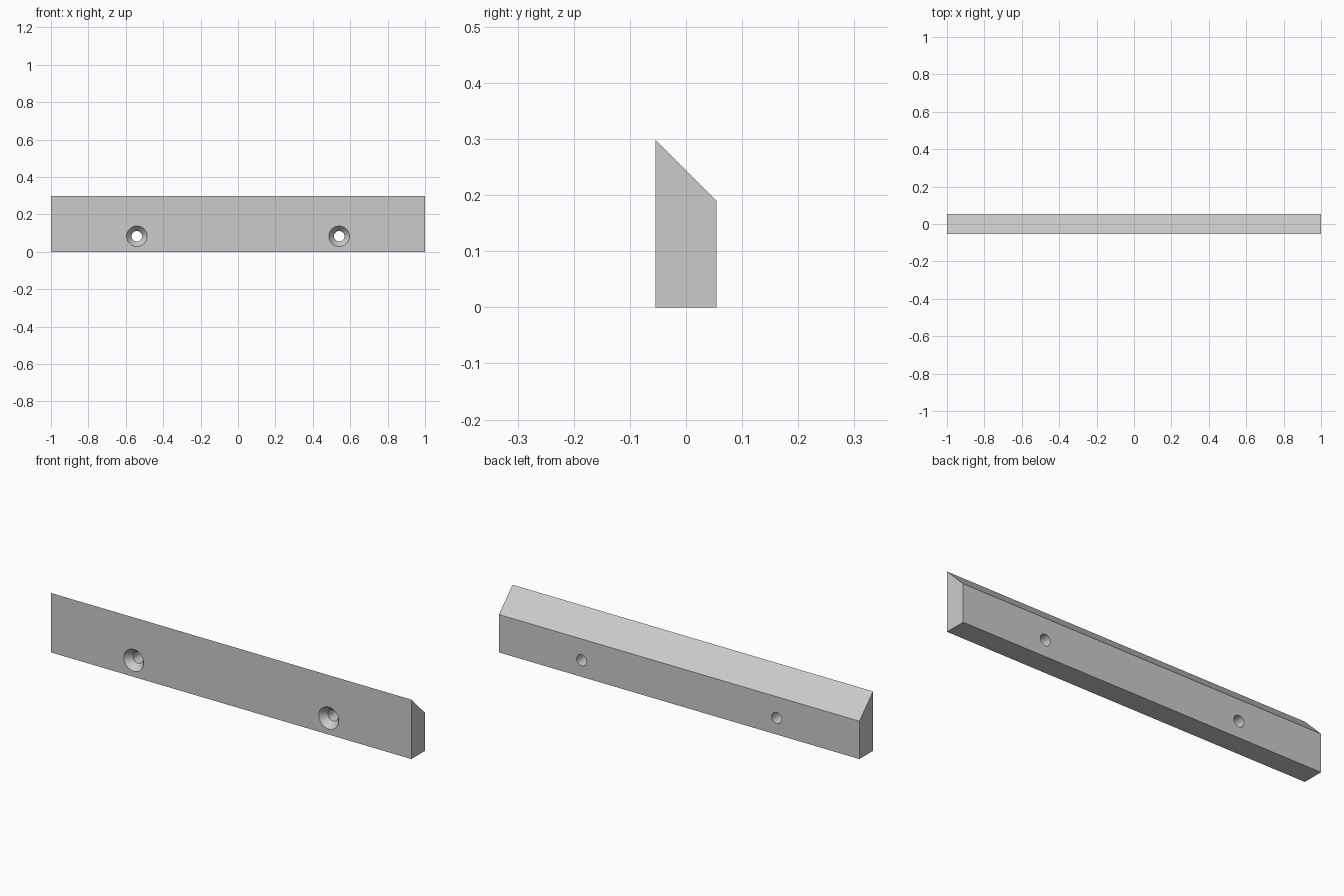
import bpy, bmesh
from math import cos, sin, tau

cube = bpy.data.objects.get("Cube")
if cube:
    bpy.data.objects.remove(cube, do_unlink=True)

LENGTH, HALF_DEPTH = 2.0, 0.054
HOLE_X, HOLE_Z = 0.541, 0.083
SINK_RADIUS, BORE_RADIUS, SINK_DEPTH = 0.055, 0.028, 0.033
SIDES = 48

grey = bpy.data.materials.new("plain grey")
grey.use_nodes = True
colour = (0.6, 0.6, 0.6, 1)
grey.diffuse_color = colour
grey.node_tree.nodes["Principled BSDF"].inputs["Base Color"].default_value = colour


def make_object(name, bm):
    bmesh.ops.recalc_face_normals(bm, faces=bm.faces)
    mesh = bpy.data.meshes.new(name)
    bm.to_mesh(mesh)
    bm.free()
    mesh.materials.append(grey)
    obj = bpy.data.objects.new(name, mesh)
    bpy.context.collection.objects.link(obj)
    return obj


# Bar with a 45 degree bevelled top, extruded along x
bm = bmesh.new()
profile = [(-HALF_DEPTH, 0), (HALF_DEPTH, 0), (HALF_DEPTH, 0.19), (-HALF_DEPTH, 0.298)]
face = bm.faces.new([bm.verts.new((-LENGTH / 2, y, z)) for y, z in profile])
ext = bmesh.ops.extrude_face_region(bm, geom=[face])
verts = [v for v in ext["geom"] if isinstance(v, bmesh.types.BMVert)]
bmesh.ops.translate(bm, verts=verts, vec=(LENGTH, 0, 0))
bar = make_object("cleat_bar", bm)


# Countersunk screw hole: a cone running into a straight bore
def screw_hole_cutter(name, x):
    bm = bmesh.new()
    slope = (SINK_RADIUS - BORE_RADIUS) / SINK_DEPTH
    over = 0.01
    stations = [(-HALF_DEPTH - over, SINK_RADIUS + slope * over),
                (-HALF_DEPTH + SINK_DEPTH, BORE_RADIUS),
                (HALF_DEPTH + over, BORE_RADIUS)]
    rings = [[bm.verts.new((x + r * cos(tau * i / SIDES), y, HOLE_Z + r * sin(tau * i / SIDES)))
              for i in range(SIDES)] for y, r in stations]
    for a, b in zip(rings, rings[1:]):
        for i in range(SIDES):
            j = (i + 1) % SIDES
            bm.faces.new((a[i], a[j], b[j], b[i]))
    bm.faces.new(rings[0])
    bm.faces.new(rings[-1])
    cutter = make_object(name, bm)
    cutter.hide_render = True
    return cutter


# Cut both holes, then drop the cutters
bpy.ops.object.select_all(action="DESELECT")
bar.select_set(True)
bpy.context.view_layer.objects.active = bar
for side, x in (("right", -HOLE_X), ("left", HOLE_X)):
    cutter = screw_hole_cutter(side + "_hole_cutter", x)
    mod = bar.modifiers.new(side + "_screw_hole", "BOOLEAN")
    mod.operation = "DIFFERENCE"
    mod.solver = "EXACT"
    mod.object = cutter
    bpy.ops.object.modifier_apply(modifier=mod.name)
    bpy.data.objects.remove(cutter, do_unlink=True)

bpy.ops.object.shade_smooth_by_angle()
